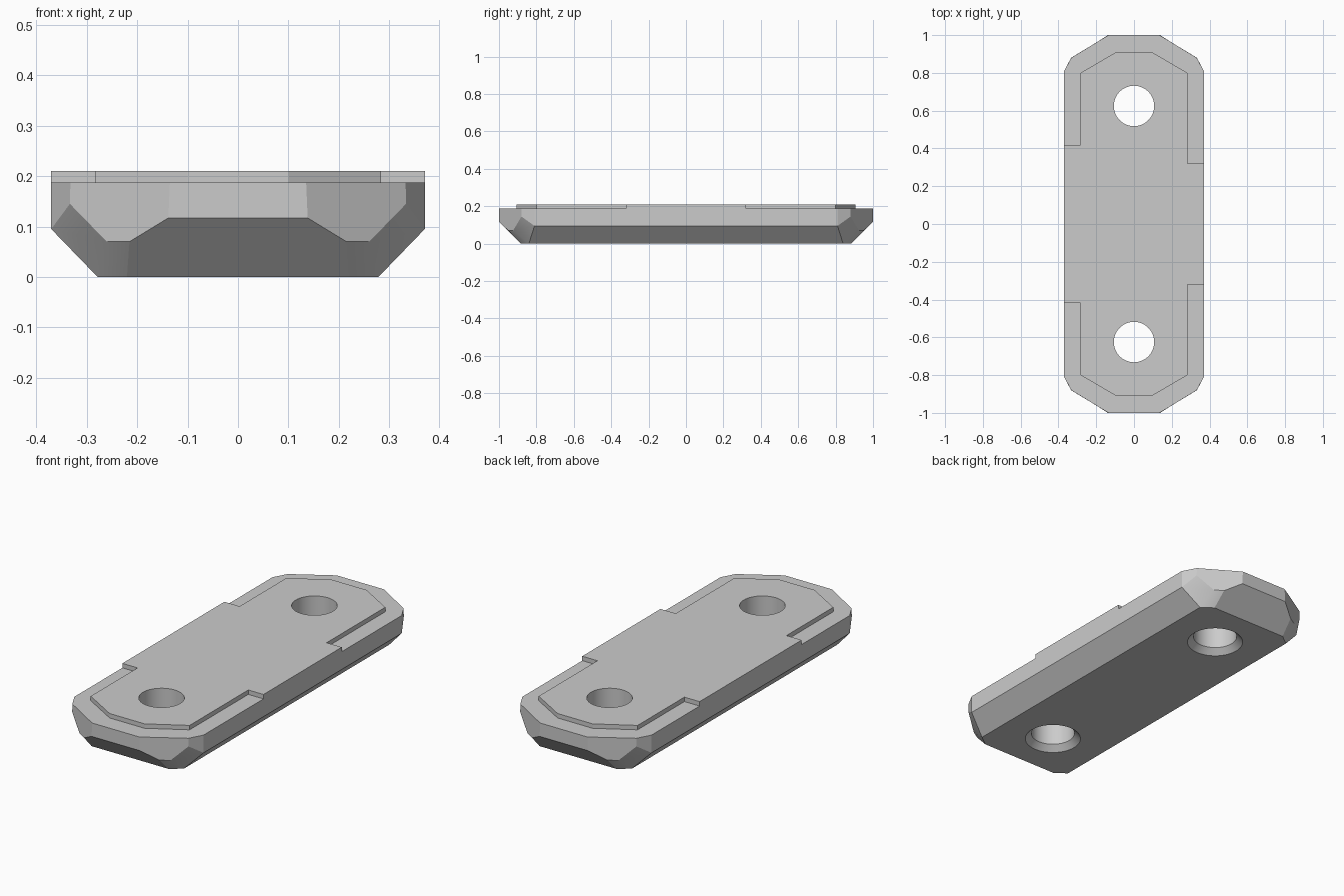
import bpy, bmesh, math

if "Cube" in bpy.data.objects:
    bpy.data.objects.remove(bpy.data.objects["Cube"], do_unlink=True)

LEDGE, TOP = 0.187, 0.21
HOLE_Y, HOLE_R = 0.625, 0.107

grey = bpy.data.materials.new("light_grey")
grey.use_nodes = True
colour = (0.6, 0.6, 0.6, 1)
grey.diffuse_color = colour
grey.node_tree.nodes["Principled BSDF"].inputs["Base Color"].default_value = colour


def make_object(name, bm):
    bmesh.ops.recalc_face_normals(bm, faces=bm.faces)
    mesh = bpy.data.meshes.new(name)
    bm.to_mesh(mesh)
    bm.free()
    mesh.materials.append(grey)
    obj = bpy.data.objects.new(name, mesh)
    bpy.context.collection.objects.link(obj)
    return obj


def mirror(bm, axis):
    geom = bm.verts[:] + bm.edges[:] + bm.faces[:]
    copy = bmesh.ops.duplicate(bm, geom=geom)["geom"]
    for v in copy:
        if isinstance(v, bmesh.types.BMVert):
            v.co[axis] *= -1
    bmesh.ops.remove_doubles(bm, verts=bm.verts, dist=1e-5)


def combine(target, helper, operation):
    mod = target.modifiers.new(operation.title(), "BOOLEAN")
    mod.operation, mod.solver, mod.object = operation, "EXACT", helper
    bpy.context.view_layer.objects.active = target
    bpy.ops.object.modifier_apply(modifier=mod.name)
    bpy.data.objects.remove(helper, do_unlink=True)


# Base: one quarter with faceted lower corners, mirrored both ways
bm = bmesh.new()
top = [bm.verts.new((x, y, LEDGE)) for x, y in
       [(0, -1), (.135, -1), (.332, -.88), (.37, -.81), (.37, 0), (0, 0)]]
rim = [bm.verts.new(p) for p in
       [(0, -1, .117), (.138, -1, .117), (.215, -.951, .07), (.26, -.924, .07),
        (.333, -.88, .145), (.37, -.81, .095), (.37, 0, .095)]]
low = [bm.verts.new((x, y, 0)) for x, y in
       [(0, -.883), (.22, -.883), (.278, -.84), (.278, 0), (0, 0)]]
for face in (top, low,
             [top[0], rim[0], rim[1], top[1]],
             [top[1], *rim[1:5], top[2]],
             [top[2], rim[4], rim[5], top[3]],
             [top[3], rim[5], rim[6], top[4]],
             [rim[0], low[0], low[1], rim[2], rim[1]],
             [rim[2], low[1], low[2], rim[3]],
             [rim[3], low[2], rim[5], rim[4]],
             [rim[5], low[2], low[3], rim[6]]):
    bm.faces.new(face)
mirror(bm, 0)
mirror(bm, 1)
base = make_object("base_plate", bm)

# Raised top plate with side tabs of different length
edge, inset, shoulder, tip = 0.37, 0.283, 0.80, 0.907
half = [(edge, .32), (inset, .32), (inset, shoulder), (.10, tip),
        (-.10, tip), (-inset, shoulder), (-inset, .417), (-edge, .417)]
outline = half + [(x, -y) for x, y in reversed(half)]
bm = bmesh.new()
face = bm.faces.new([bm.verts.new((x, y, LEDGE)) for x, y in outline])
up = bmesh.ops.extrude_face_region(bm, geom=[face])["geom"]
for v in up:
    if isinstance(v, bmesh.types.BMVert):
        v.co.z = TOP
combine(base, make_object("raised_plate", bm), "UNION")

# Two bolt holes, each with a chamfered lower rim
profile = [(HOLE_R + .05, -.02), (HOLE_R, .03), (HOLE_R, .3)]
for y in (-HOLE_Y, HOLE_Y):
    bm = bmesh.new()
    n = 48
    rings = [[bm.verts.new((r * math.cos(math.tau * i / n),
                            y + r * math.sin(math.tau * i / n), z))
              for i in range(n)] for r, z in profile]
    for a, b in zip(rings, rings[1:]):
        for i in range(n):
            j = (i + 1) % n
            bm.faces.new([a[i], a[j], b[j], b[i]])
    bm.faces.new(rings[0])
    bm.faces.new(rings[-1])
    combine(base, make_object("hole_cutter", bm), "DIFFERENCE")

# Merge flat areas, then smooth only the hole walls
bm = bmesh.new()
bm.from_mesh(base.data)
bmesh.ops.dissolve_limit(bm, angle_limit=math.radians(0.5),
                         verts=bm.verts, edges=bm.edges)
bm.to_mesh(base.data)
bm.free()
base.select_set(True)
bpy.context.view_layer.objects.active = base
bpy.ops.object.shade_smooth_by_angle(angle=math.radians(20))
